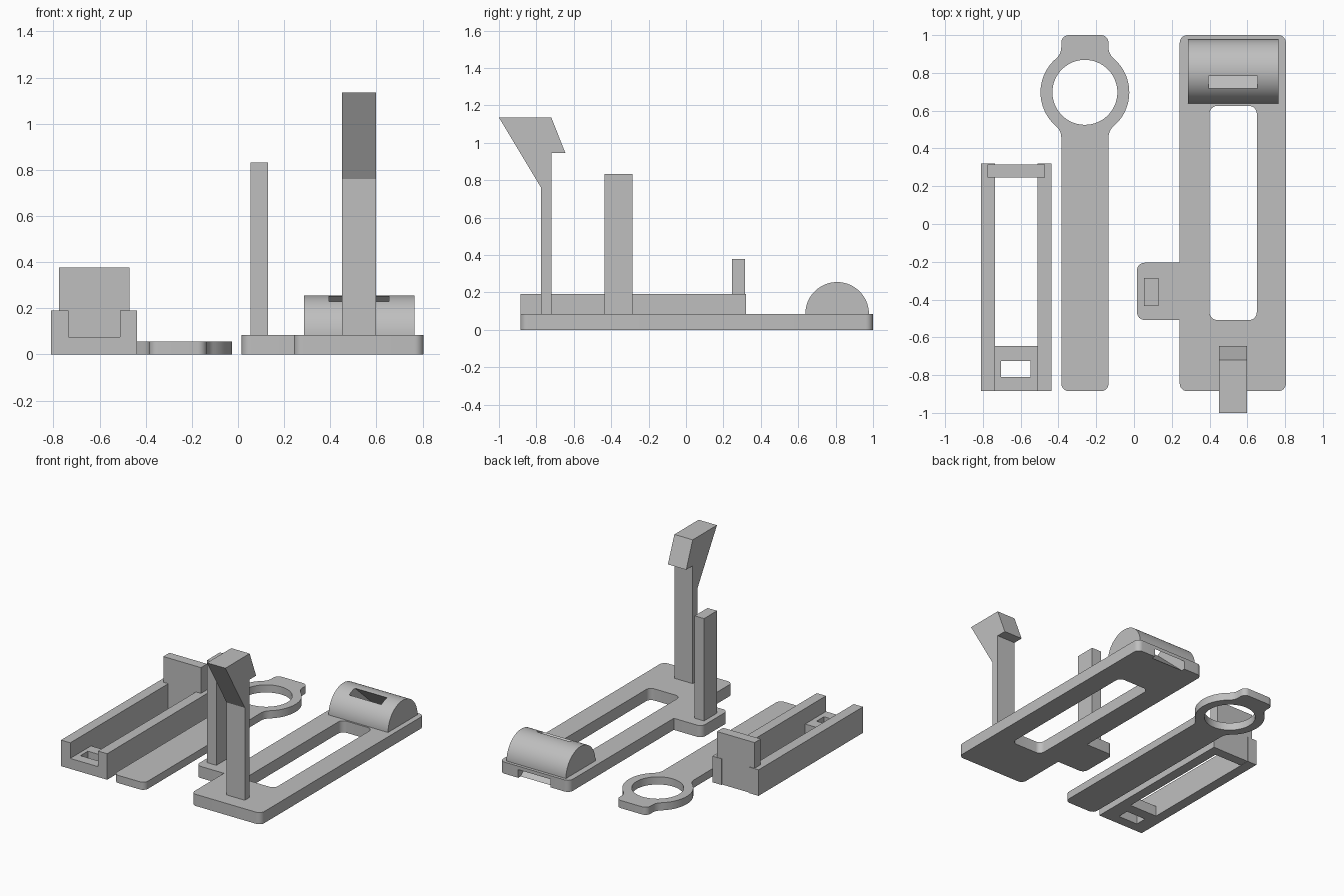
import bpy, bmesh, math
from mathutils import Vector

if "Cube" in bpy.data.objects:
    bpy.data.objects.remove(bpy.data.objects["Cube"], do_unlink=True)

grey = bpy.data.materials.new("plain grey")
grey.use_nodes = True
grey.diffuse_color = (0.52, 0.52, 0.52, 1)
grey.node_tree.nodes["Principled BSDF"].inputs["Base Color"].default_value = grey.diffuse_color


def arc(cx, cy, r, a0, a1, n):
    return [(cx + r * math.cos(a0 + (a1 - a0) * i / n),
             cy + r * math.sin(a0 + (a1 - a0) * i / n)) for i in range(n + 1)]


def rounded(corners, n=8):
    """Outline from (x, y, radius) right-angled corners."""
    out = []
    for i, (x, y, r) in enumerate(corners):
        p = Vector((x, y))
        if r == 0:
            out.append((x, y))
            continue
        a = (Vector(corners[i - 1][:2]) - p).normalized()
        b = (Vector(corners[(i + 1) % len(corners)][:2]) - p).normalized()
        for k in range(n + 1):
            t = math.pi / 2 * k / n
            q = p + r * (a * (1 - math.sin(t)) + b * (1 - math.cos(t)))
            out.append((q.x, q.y))
    return out


def rect(x0, x1, y0, y1, r=0):
    return rounded([(x0, y0, r), (x1, y0, r), (x1, y1, r), (x0, y1, r)])


def prism(name, loops, lo, hi, axis="z"):
    """Extrude an outline (with optional holes) along x or z."""
    bm = bmesh.new()
    edges = []
    for loop in loops:
        vs = [bm.verts.new((u, v, lo) if axis == "z" else (lo, u, v)) for u, v in loop]
        edges += [bm.edges.new((vs[i - 1], vs[i])) for i in range(len(vs))]
    bmesh.ops.triangle_fill(bm, edges=edges, use_beauty=True)
    ext = bmesh.ops.extrude_face_region(bm, geom=bm.faces[:], use_keep_orig=True)
    d = (0, 0, hi - lo) if axis == "z" else (hi - lo, 0, 0)
    bmesh.ops.translate(bm, vec=d, verts=[g for g in ext["geom"] if isinstance(g, bmesh.types.BMVert)])
    bmesh.ops.recalc_face_normals(bm, faces=bm.faces[:])
    me = bpy.data.meshes.new(name)
    bm.to_mesh(me)
    bm.free()
    me.materials.append(grey)
    ob = bpy.data.objects.new(name, me)
    bpy.context.collection.objects.link(ob)
    return ob


def select(ob):
    bpy.ops.object.select_all(action="DESELECT")
    ob.select_set(True)
    bpy.context.view_layer.objects.active = ob


def cut(ob, cutter):
    mod = ob.modifiers.new("slot", "BOOLEAN")
    mod.operation, mod.solver, mod.object = "DIFFERENCE", "EXACT", cutter
    select(ob)
    bpy.ops.object.modifier_apply(modifier=mod.name)


def smooth(ob):
    select(ob)
    bpy.ops.object.shade_smooth_by_angle(angle=math.radians(30))


# Base plate with side tab and long window
R, T = 0.04, 0.085
plate = prism("base_plate", [
    rounded([(0.242, -0.885, R), (0.804, -0.885, R), (0.804, 1.0, R), (0.242, 1.0, R),
             (0.242, -0.205, 0), (0.016, -0.205, R), (0.016, -0.508, R), (0.242, -0.508, 0)]),
    rect(0.4, 0.65, -0.508, 0.625, R)], 0, T)

# Half-round rest, with a slanted slot running through it and the plate
rest = prism("half_round_rest", [arc(0.808, T, 0.17, 0, math.pi, 48)], 0.285, 0.765, "x")
slope = 0.9
run = lambda y, z, dy: (y + dy, z - slope * dy)
cutter = prism("slot_cutter", [[run(0.718, 0.229, -0.1), run(0.718, 0.229, 0.4),
                                run(0.785, 0.253, 0.4), run(0.785, 0.253, -0.1)]],
               0.395, 0.655, "x")
cut(plate, cutter)
cut(rest, cutter)
bpy.data.objects.remove(cutter, do_unlink=True)

# Short post on the tab and tall hooked post at the front
prism("short_post", [rect(0.054, 0.13, -0.435, -0.285)], T, 0.832)
prism("hooked_post", [[(-0.775, T), (-0.72, T), (-0.72, 0.945), (-0.645, 0.945),
                       (-0.72, 1.135), (-1.0, 1.135), (-0.775, 0.76)]], 0.45, 0.598, "x")

# Flat arm ending in a ring with blended shoulders
cx, cy, ro, ri, hw, f = -0.26, 0.697, 0.235, 0.172, 0.125, 0.08
dy = math.sqrt((ro + f) ** 2 - (hw + f) ** 2)
t = math.atan2(dy, hw + f)
side = (arc(hw - R, -0.885 + R, R, -math.pi / 2, 0, 8)
        + arc(hw + f, cy - dy, f, math.pi, math.pi - t, 8)
        + arc(0, cy, ro, -t, t, 32)[1:-1]
        + arc(hw + f, cy + dy, f, math.pi + t, math.pi, 8)
        + arc(hw - R, 1.0 - R, R, 0, math.pi / 2, 8))
outline = [(cx + x, y) for x, y in side] + [(cx - x, y) for x, y in reversed(side)]
arm = prism("ring_arm", [outline, arc(cx, cy, ri, 0, 2 * math.pi, 64)[:-1]], 0, 0.056)

# Tray: two rails, slotted front floor and raised back wall
for name, x0, x1 in (("right_rail", -0.81, -0.735), ("left_rail", -0.511, -0.437)):
    prism("tray_" + name, [rect(x0, x1, -0.885, 0.32)], 0, 0.19)
prism("tray_floor", [rect(-0.735, -0.511, -0.885, -0.645),
                     rect(-0.705, -0.547, -0.81, -0.725)], 0, 0.076)
prism("tray_back_wall", [rect(-0.775, -0.471, 0.245, 0.316)], 0.002, 0.378)

for ob in (plate, rest, arm):
    smooth(ob)
